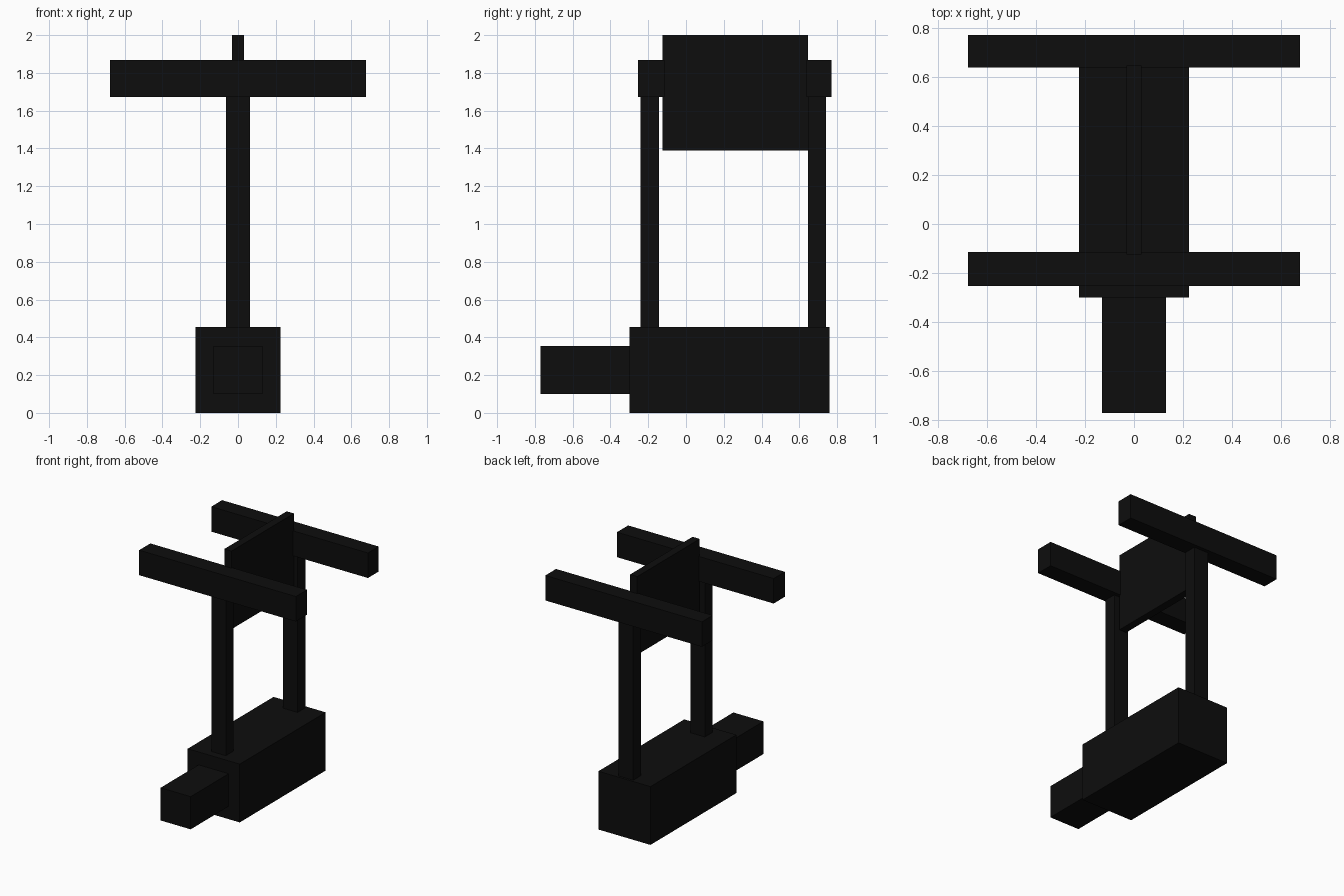
import bpy

if "Cube" in bpy.data.objects:
    bpy.data.objects.remove(bpy.data.objects["Cube"])

# Single near-black finish
black = bpy.data.materials.new("matte_black")
black.diffuse_color = (0.004, 0.004, 0.004, 1.0)
black.use_nodes = True
black.node_tree.nodes["Principled BSDF"].inputs["Base Color"].default_value = black.diffuse_color


def box(name, x, y, z):
    """Add a box spanning the given (min, max) ranges."""
    spans = (x, y, z)
    bpy.ops.mesh.primitive_cube_add(size=1, location=[(a + b) / 2 for a, b in spans])
    obj = bpy.context.object
    obj.name = name
    obj.scale = [b - a for a, b in spans]
    bpy.ops.object.transform_apply(location=False, rotation=False, scale=True)
    obj.data.materials.append(black)
    return obj


# Heavy base block and the narrower block projecting from its front
box("base", (-0.225, 0.225), (-0.30, 0.76), (0.0, 0.455))
box("front_block", (-0.13, 0.13), (-0.77, -0.30), (0.10, 0.355))

# Upright posts, each carrying a crossbar
for side, post_y, bar_y in (
    ("front", (-0.24, -0.143), (-0.253, -0.115)),
    ("rear", (0.645, 0.742), (0.637, 0.77)),
):
    box(side + "_post", (-0.063, 0.063), post_y, (0.45, 1.70))
    box(side + "_crossbar", (-0.677, 0.677), bar_y, (1.672, 1.867))

# Thin upright panel between the posts
box("centre_panel", (-0.031, 0.031), (-0.125, 0.646), (1.39, 2.0))
